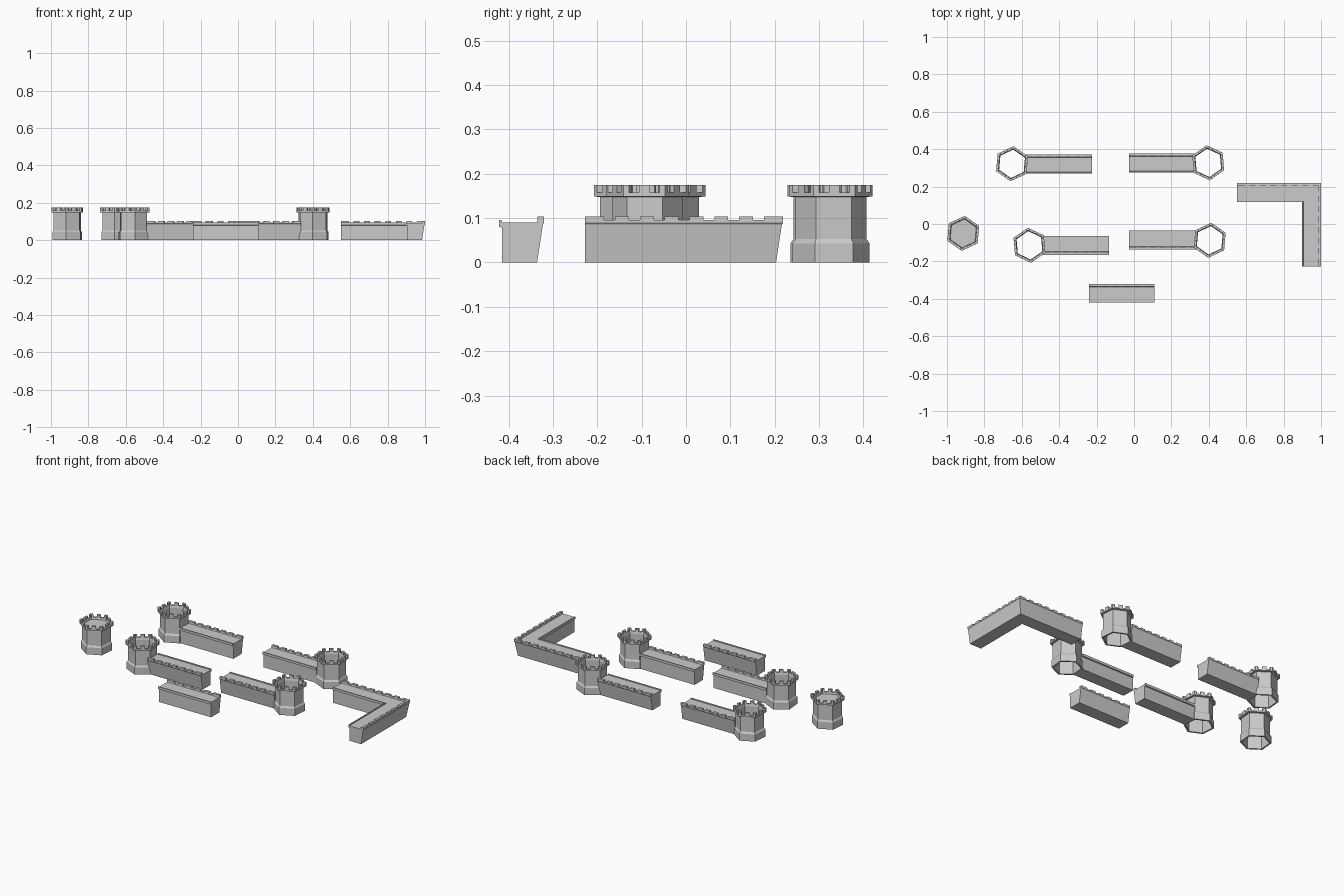
import bpy, bmesh, math
from mathutils import Vector

if "Cube" in bpy.data.objects:
    bpy.data.objects.remove(bpy.data.objects["Cube"])

# wall section: (distance inward from outer edge, height)
WALL = [(.016, 0), (.003, .085), (0, .089), (0, .095), (.015, .095), (.017, .09),
        (.095, .09), (.096, .095), (.1015, .095), (.1015, .08), (.095, .078), (.095, 0)]


def finish(bm, name):
    bmesh.ops.recalc_face_normals(bm, faces=bm.faces)
    me = bpy.data.meshes.new(name)
    bm.to_mesh(me)
    bm.free()
    ob = bpy.data.objects.new(name, me)
    bpy.context.collection.objects.link(ob)
    return ob


def prism(bm, quad, z0, z1):
    lo = [bm.verts.new((p[0], p[1], z0)) for p in quad]
    hi = [bm.verts.new((p[0], p[1], z1)) for p in quad]
    bm.faces.new(lo)
    bm.faces.new(hi)
    for i in range(4):
        j = (i + 1) % 4
        bm.faces.new((lo[i], lo[j], hi[j], hi[i]))


def wall(name, path):
    """Sweep the wall section along (outer point, inward direction) stations."""
    bm = bmesh.new()
    path = [(Vector(p), Vector(n)) for p, n in path]
    rings = [[bm.verts.new((*(p + n * d), z)) for d, z in WALL] for p, n in path]
    m = len(WALL)
    for a, b in zip(rings, rings[1:]):
        for i in range(m):
            j = (i + 1) % m
            bm.faces.new((a[i], a[j], b[j], b[i]))
    bm.faces.new(rings[0])
    bm.faces.new(rings[-1])
    # merlons along the outer edge
    for (a, na), (b, nb) in zip(path, path[1:]):
        count = max(1, round((b - a).length / .054))
        for k in range(count):
            t0, t1 = (k + .22) / count, (k + .78) / count
            if k == 0:
                t0 = 0
            if k == count - 1:
                t1 = 1
            ends = [(a.lerp(b, t), na.lerp(nb, t) if t in (0, 1) else None) for t in (t0, t1)]
            d = (b - a).normalized()
            side = Vector((-d.y, d.x))
            if side.dot(na) < 0:
                side = -side
            (p, n0), (q, n1) = ends
            prism(bm, [p, q, q + (n1 or side) * .015, p + (n0 or side) * .015], .094, .103)
    return finish(bm, name)


def tower(name, cx, cy, tilt, floor=False):
    """Hollow six-sided tower; tilt is its small turn in degrees."""
    bm = bmesh.new()
    prof = [(.087, 0), (.087, .043), (.08, .053), (.08, .147), (.094, .149),
            (.094, .158), (.08, .158), (.076, .145), (.076, 0)]
    ang = [math.radians(90 + tilt + 60 * i) for i in range(6)]

    def at(r, i):
        a = ang[i % 6]
        return Vector((cx + r * math.cos(a), cy + r * math.sin(a)))

    rings = [[bm.verts.new((*at(r, i), z)) for i in range(6)] for r, z in prof]
    for k in range(len(rings)):
        a, b = rings[k], rings[(k + 1) % len(rings)]
        for i in range(6):
            j = (i + 1) % 6
            bm.faces.new((a[i], a[j], b[j], b[i]))
    # merlons at the corners and the middle of each side
    for i in range(6):
        for t0, t1 in ((0, .13), (.37, .63), (.87, 1)):
            o = [at(.094, i).lerp(at(.094, i + 1), t) for t in (t0, t1)]
            n = [at(.08, i).lerp(at(.08, i + 1), t) for t in (t1, t0)]
            prism(bm, o + n, .157, .174)
    ob = finish(bm, name)
    # roof deck closing the tower
    if floor:
        deck = bmesh.new()
        deck.faces.new([deck.verts.new((*at(.0765, i), .147)) for i in range(6)])
        finish(deck, name + "_deck").parent = ob


# lone tower with a deck
tower("lone_tower", -.913, -.05, -5, True)

# four towers with attached walls: centre, wall end x, outer side (+1 back, -1 front)
for name, cx, cy, end, s in (("back_left", -.652, .322, -.225, 1),
                             ("back_right", .397, .327, -.028, 1),
                             ("front_left", -.559, -.114, -.134, -1),
                             ("front_right", .405, -.087, -.028, -1)):
    d = 1 if end > cx else -1
    tower(name + "_tower", cx, cy, -5 * d * s)
    y = cy + s * .0505
    wall(name + "_wall", [((cx + d * .069, y), (0, -s)), ((end, y), (0, -s))])

# free straight wall
wall("straight_wall", [((-.24, -.3195), (0, -1)), ((.11, -.3195), (0, -1))])

# corner wall with mitred bend
wall("corner_wall", [((.55, .219), (0, -1)), ((1, .219), (-1, -1)), ((1, -.228), (-1, 0))])
